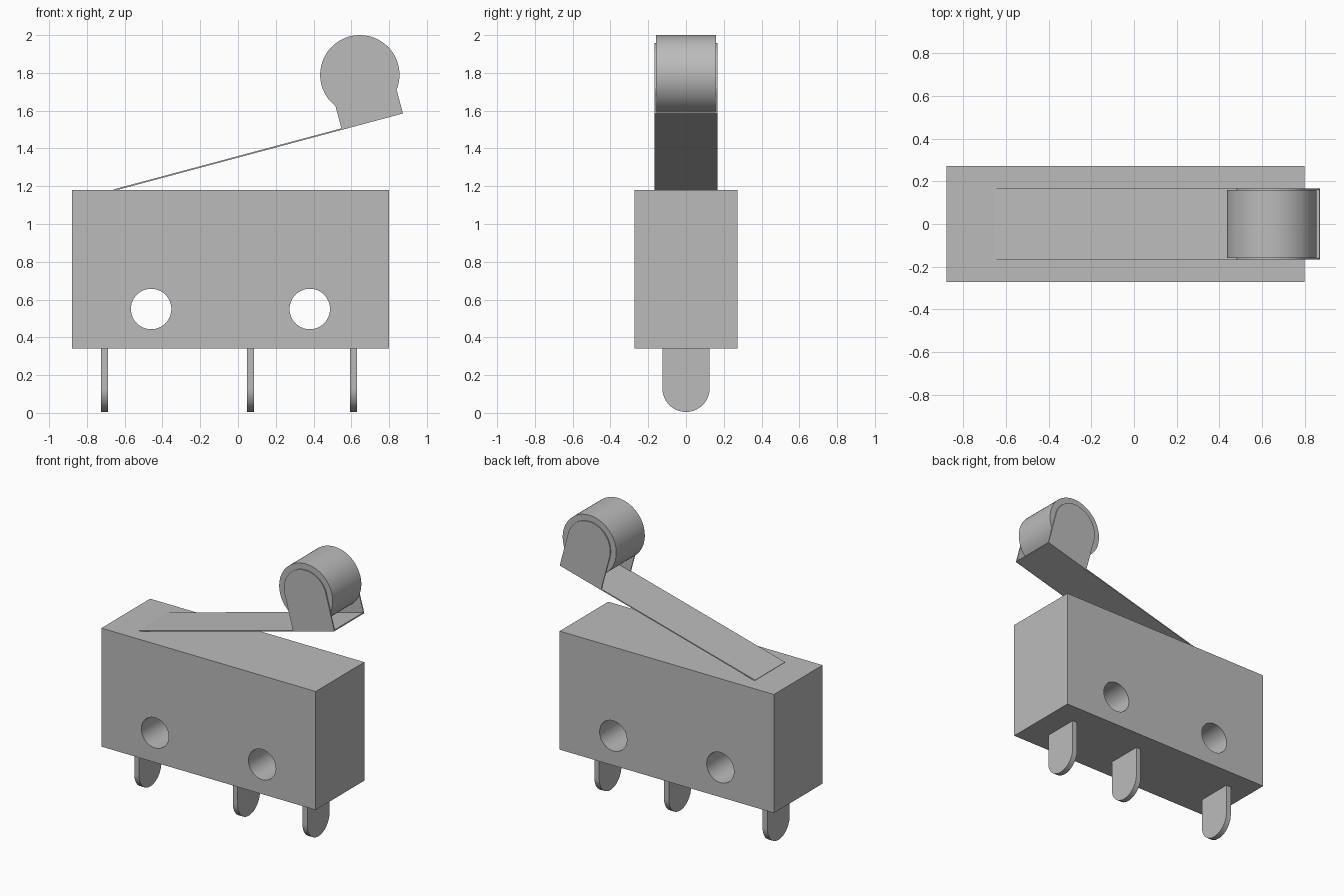
import bpy, bmesh, math
from mathutils import Matrix, Vector

if "Cube" in bpy.data.objects:
    bpy.data.objects.remove(bpy.data.objects["Cube"], do_unlink=True)

grey = bpy.data.materials.new("light grey")
grey.use_nodes = True
color = (0.5, 0.5, 0.5, 1)
grey.diffuse_color = color
grey.node_tree.nodes["Principled BSDF"].inputs["Base Color"].default_value = color

TILT = math.radians(15)
WIDTH = 0.335      # lever width, also ear width
SHEET = 0.008      # lever sheet thickness


def prism(name, outline, thickness, matrix):
    """Extrude a local xy outline along local z, centred, then place it."""
    bm = bmesh.new()
    face = bm.faces.new([bm.verts.new((x, y, -thickness / 2)) for x, y in outline])
    ext = bmesh.ops.extrude_face_region(bm, geom=[face])
    verts = [v for v in ext["geom"] if isinstance(v, bmesh.types.BMVert)]
    bmesh.ops.translate(bm, verts=verts, vec=(0, 0, thickness))
    bmesh.ops.recalc_face_normals(bm, faces=bm.faces)
    bm.transform(matrix)
    mesh = bpy.data.meshes.new(name)
    bm.to_mesh(mesh)
    bm.free()
    mesh.materials.append(grey)
    obj = bpy.data.objects.new(name, mesh)
    bpy.context.collection.objects.link(obj)
    smooth(obj)
    return obj


def smooth(obj):
    bpy.ops.object.select_all(action="DESELECT")
    obj.select_set(True)
    bpy.context.view_layer.objects.active = obj
    bpy.ops.object.shade_smooth_by_angle(angle=math.radians(30))


def arc(radius, start, end, steps):
    angles = [math.radians(start + (end - start) * i / steps) for i in range(steps + 1)]
    return [(radius * math.cos(a), radius * math.sin(a)) for a in angles]


def box(x0, x1, y0, y1):
    return [(x0, y0), (x1, y0), (x1, y1), (x0, y1)]


def upright(x, y, z, tilt=0):
    """Local x, y become world x, z; local z becomes world -y."""
    return (Matrix.Translation((x, y, z)) @ Matrix.Rotation(-tilt, 4, "Y")
            @ Matrix.Rotation(math.pi / 2, 4, "X"))


circle = arc(1, 0, 360, 64)[:-1]

# Housing with two mounting holes
housing = prism("housing", box(-0.88, 0.8, 0.34, 1.18), 0.545, upright(0, 0, 0))
for x in (-0.46, 0.38):
    cutter = prism("hole_cutter", [(0.107 * a, 0.107 * b) for a, b in circle], 1,
                   upright(x, 0, 0.55))
    cutter.hide_render = True
    cut = housing.modifiers.new("mounting_hole", "BOOLEAN")
    cut.operation, cut.solver, cut.object = "DIFFERENCE", "EXACT", cutter
    bpy.context.view_layer.objects.active = housing
    bpy.ops.object.modifier_apply(modifier=cut.name)
    bpy.data.objects.remove(cutter, do_unlink=True)
smooth(housing)

# Terminal blades with rounded tips
blade = arc(0.125, 180, 360, 32) + [(0.125, 0.215), (-0.125, 0.215)]
for name, x in (("left", 0.612), ("middle", 0.066), ("right", -0.707)):
    prism(name + "_terminal", blade, 0.038,
          Matrix.Translation((x, 0, 0.13)) @ Matrix.Rotation(math.pi / 2, 4, "Z")
          @ Matrix.Rotation(math.pi / 2, 4, "X"))

# Tilted lever, measured back from its free end
tip = Vector((0.872, 0, 1.585))
prism("lever", box(-1.583, 0, 0, SHEET), WIDTH, upright(*tip, TILT))

# Roller and the two ears that hold it
axis = (0.645, 0, 1.79)
prism("roller", [(0.21 * a, 0.21 * b) for a, b in circle], 0.32, upright(*axis, TILT))
half = WIDTH / 2
ear = arc(half, 0, 180, 32) + [(-half, -0.257), (half, -0.257)]
for name, side in (("front", -1), ("back", 1)):
    prism(name + "_ear", ear, SHEET,
          upright(axis[0], side * (half - SHEET / 2), axis[2], TILT))
